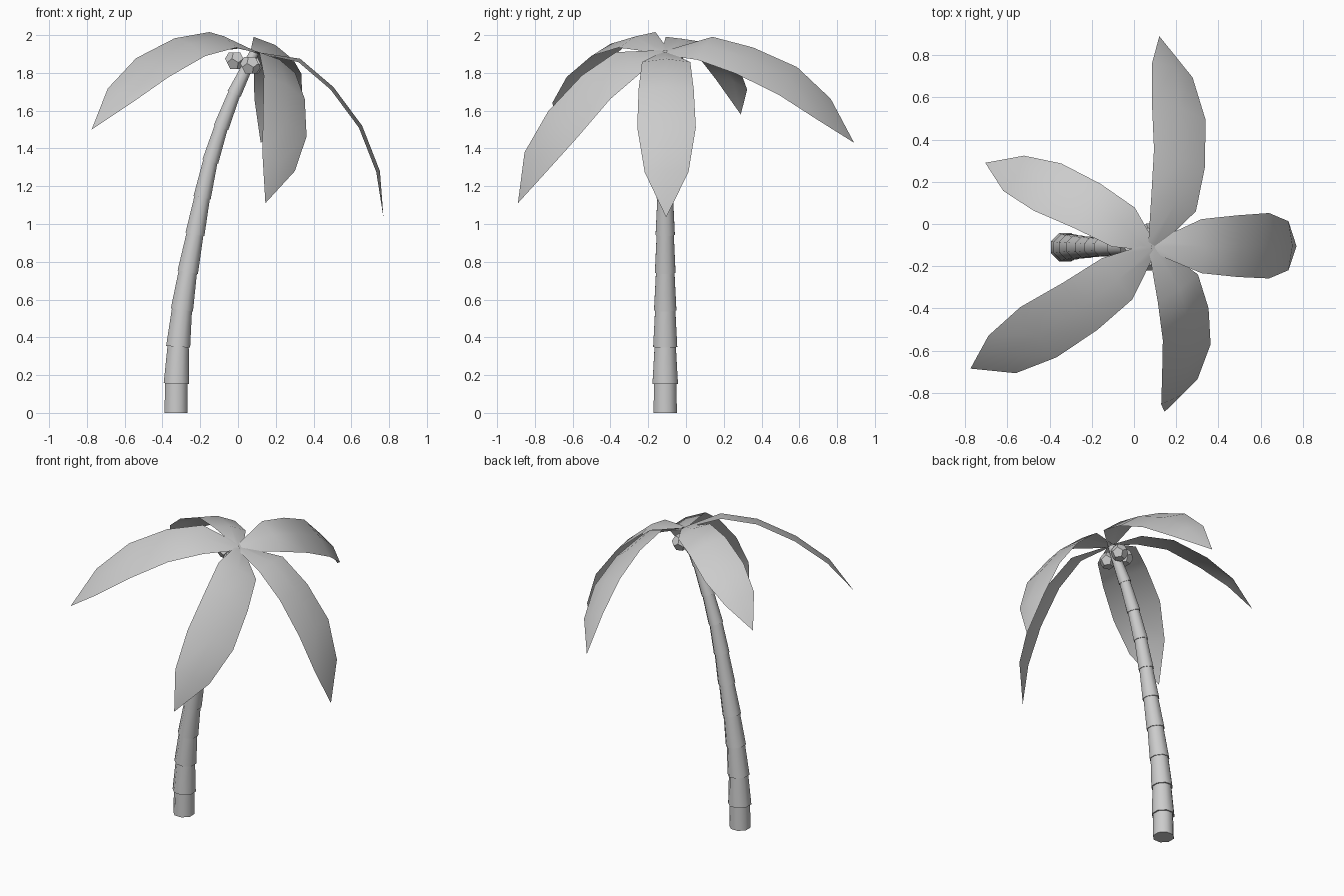
import bpy, bmesh, math
from mathutils import Vector, Matrix

if "Cube" in bpy.data.objects:
    bpy.data.objects.remove(bpy.data.objects["Cube"])

CROWN = Vector((0.09, -0.11, 1.91))
TILT = Matrix.Rotation(math.radians(30), 3, 'Y')   # the crown leans with the trunk


def finish(bm, name, angle=None):
    mesh = bpy.data.meshes.new(name)
    bm.to_mesh(mesh)
    bm.free()
    ob = bpy.data.objects.new(name, mesh)
    bpy.context.collection.objects.link(ob)
    if angle:
        bpy.ops.object.select_all(action='DESELECT')
        ob.select_set(True)
        bpy.context.view_layer.objects.active = ob
        bpy.ops.object.shade_smooth_by_angle(angle=math.radians(angle))
    return ob


# Trunk: stacked tapered sleeves along a leaning curve
def trunk():
    path = [(-.328, 0), (-.326, .155), (-.317, .35), (-.297, .545), (-.266, .745),
            (-.228, .945), (-.19, 1.14), (-.147, 1.33), (-.09, 1.51), (-.02, 1.69), (.087, 1.91)]
    radii = [.067, .073, .069, .064, .059, .055, .050, .047, .044, .041]
    tops = [.064, .061, .058, .053, .049, .045, .042, .039, .036, .026]
    pts = [Vector((x, -0.11, z)) for x, z in path]
    sides = 8
    bm = bmesh.new()

    def ring(i, r):
        t = pts[min(i + 1, len(pts) - 1)] - pts[max(i - 1, 0)]
        lean = math.atan2(t.x, t.z) if i else 0
        rot = Matrix.Rotation(lean, 3, 'Y')
        out = []
        for k in range(sides):
            a = math.tau * (k + .5) / sides
            out.append(bm.verts.new(pts[i] + rot @ Vector((r * math.cos(a), r * math.sin(a), 0))))
        return out

    rings = []
    for i in range(len(radii)):
        rings += [ring(i, radii[i]), ring(i + 1, tops[i])]
    for a, b in zip(rings, rings[1:]):
        for k in range(sides):
            n = (k + 1) % sides
            bm.faces.new((a[k], a[n], b[n], b[k]))
    bm.faces.new(rings[0][::-1])
    bm.faces.new(rings[-1])
    finish(bm, "trunk", 50)


# Frond: single curved leaf with a slightly raised midrib
def frond(name, azimuth, path, scale=1.0):
    a = math.radians(azimuth)
    side = TILT @ Vector((math.sin(a), -math.cos(a), 0))
    out = TILT @ Vector((math.cos(a), math.sin(a), 0))
    pts = [CROWN + out * 0.01] + [Vector(p) for p in path]
    half = [.03, .128, .146, .155, .116]
    bm = bmesh.new()
    rows = []
    for i, h in enumerate(half):
        t = (pts[i + 1] - pts[max(i - 1, 0)]).normalized()
        up = side.cross(t).normalized()
        w = side * h * scale
        rib = up * (.02 if i else .005)
        rows.append([bm.verts.new(p) for p in (pts[i] - w, pts[i] + rib, pts[i] + w)])
    for r, s in zip(rows, rows[1:]):
        for k in (0, 1):
            bm.faces.new((r[k], r[k + 1], s[k + 1], s[k]))
    tip = bm.verts.new(pts[-1])
    for k in (0, 1):
        bm.faces.new((rows[-1][k], rows[-1][k + 1], tip))
    finish(bm, name, 60)


# Coconut: twelve-sided nut, the dual of an icosahedron
def coconut(name, loc, radius=.055):
    ico = bmesh.new()
    bmesh.ops.create_icosphere(ico, subdivisions=1, radius=1)
    bm = bmesh.new()
    for f in ico.faces:
        bm.verts.new(f.calc_center_median().normalized() * radius + Vector(loc))
    ico.free()
    bmesh.ops.convex_hull(bm, input=bm.verts[:])
    bmesh.ops.dissolve_limit(bm, angle_limit=math.radians(5), verts=bm.verts[:], edges=bm.edges[:])
    finish(bm, name)


trunk()

frond("frond_right", 0, [(.32, -.105, 1.857), (.49, -.105, 1.712), (.64, -.103, 1.51),
                         (.732, -.103, 1.275), (.77, -.105, 1.035)])
frond("frond_back", 72, [(.188, .10, 1.93), (.215, .31, 1.865), (.212, .54, 1.757),
                         (.182, .73, 1.608), (.12, .89, 1.43)])
frond("frond_back_left", 146, [(-.05, -.015, 1.96), (-.22, .085, 1.945), (-.41, .175, 1.85),
                               (-.57, .24, 1.74), (-.705, .29, 1.58)], 0.87)
frond("frond_front_left", 220, [(-.08, -.26, 1.975), (-.255, -.39, 1.936), (-.453, -.513, 1.828),
                                (-.625, -.618, 1.68), (-.775, -.685, 1.5)])
frond("frond_front", 301, [(.208, -.305, 1.855), (.245, -.475, 1.725), (.248, -.65, 1.53),
                           (.215, -.795, 1.33), (.145, -.89, 1.11)])

for n, loc in enumerate([(-.015, -.11, 1.865), (.065, -.17, 1.84), (.075, -.05, 1.84)]):
    coconut("coconut_%d" % (n + 1), loc)
